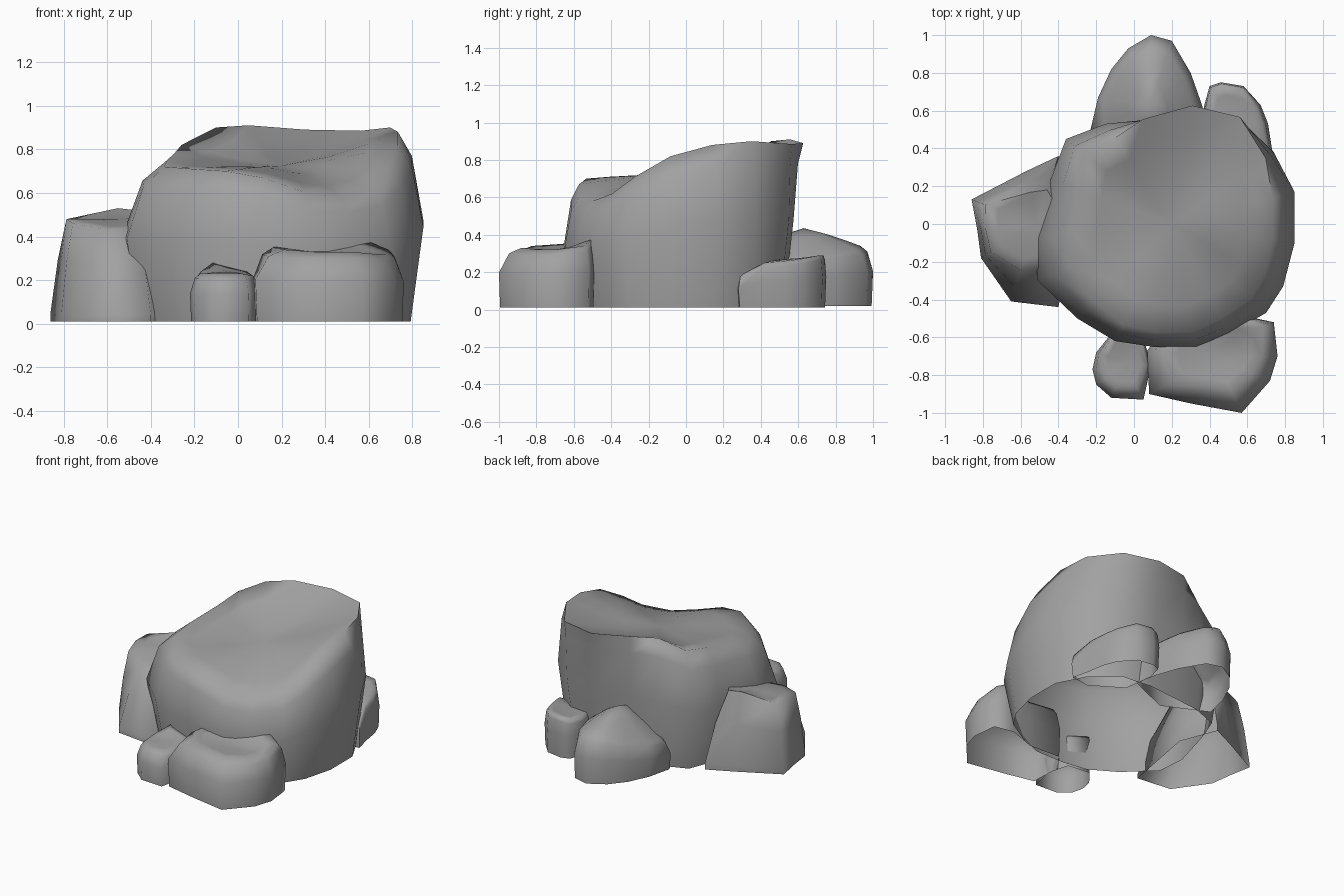
import bpy
import bmesh
import math
from mathutils import Vector

cube = bpy.data.objects.get("Cube")
if cube:
    bpy.data.objects.remove(cube)

stone = bpy.data.materials.new("stone grey")
stone.use_nodes = True
GREY = (0.36, 0.36, 0.36, 1)
stone.diffuse_color = GREY
stone.node_tree.nodes["Principled BSDF"].inputs["Base Color"].default_value = GREY


def rock(name, outline, cap, foot=0.97, belt=0.5, ground=0.01, dome=0.5):
    """Open-bottomed boulder; outline holds (x, y, rim height, rim inset)."""
    bm = bmesh.new()
    centre = Vector(cap)

    def ring(place):
        return [bm.verts.new(place(Vector((x, y, 0)), z, k)) for x, y, z, k in outline]

    def at(p, scale, z):
        q = centre.lerp(p, scale)
        return Vector((q.x, q.y, z))

    def crown(t):
        # blends from the rim to the cap
        def place(p, z, k):
            return at(p, k * t, cap[2] + (z - cap[2]) * t ** (1 + dome))
        return place

    rings = [
        ring(lambda p, z, k: at(p, foot, ground)),
        ring(lambda p, z, k: at(p, 1, z * belt)),
        ring(lambda p, z, k: at(p, k + (1 - k) * 0.55, z * (0.55 + belt * 0.6))),
        ring(lambda p, z, k: at(p, k, z)),
        ring(crown(0.75)),
        ring(crown(0.4)),
    ]
    n = len(outline)
    for low, high in zip(rings, rings[1:]):
        for i in range(n):
            j = (i + 1) % n
            bm.faces.new((low[i], low[j], high[j], high[i]))
    tip = bm.verts.new(centre)
    for i in range(n):
        bm.faces.new((rings[-1][i], rings[-1][(i + 1) % n], tip))
    mesh = bpy.data.meshes.new(name)
    bm.to_mesh(mesh)
    bm.free()
    mesh.materials.append(stone)
    obj = bpy.data.objects.new(name, mesh)
    bpy.context.collection.objects.link(obj)
    bpy.ops.object.select_all(action="DESELECT")
    obj.select_set(True)
    bpy.context.view_layer.objects.active = obj
    bpy.ops.object.shade_smooth_by_angle(angle=math.radians(88))


# Large boulder with a hollow, tilted top
rock("main_boulder", [
    (.85, .17, .88, .82), (.74, .38, .9, .92), (.55, .55, .885, 1.03), (.3, .575, .89, 1.09),
    (.05, .55, .91, 1.01), (-.15, .53, .9, .86), (-.36, .45, .82, .82), (-.44, .24, .78, .77),
    (-.53, -.08, .75, .72), (-.51, -.3, .72, .76), (-.3, -.5, .71, .82), (-.1, -.62, .7, .86),
    (.1, -.65, .67, .88), (.33, -.65, .6, .88), (.51, -.58, .58, .86), (.7, -.47, .62, .84),
    (.79, -.33, .71, .83), (.85, -.1, .82, .82),
], cap=(.2, 0, .725), foot=.91, belt=.54)

# Wedge-shaped side rock
rock("side_rock", [
    (-.3, .1, .52, .6), (-.4, .36, .52, .5), (-.57, .28, .53, .6), (-.86, .13, .48, .78),
    (-.83, -.03, .48, .86), (-.81, -.18, .46, .82), (-.65, -.41, .43, .6), (-.4, -.44, .43, .5),
], cap=(-.52, .0, .48), foot=1, belt=.1)

# Peaked rear rock
rock("rear_rock", [
    (.39, .48, .28, .75), (.36, .63, .29, .8), (.3, .8, .3, .85), (.2, .97, .32, .82),
    (.09, 1, .34, .82), (-.03, .93, .32, .82), (-.12, .82, .28, .8), (-.19, .67, .25, .8),
    (-.23, .5, .22, .8), (.08, .35, .35, .8),
], cap=(.09, .63, .435), foot=.98, belt=.6, ground=.02, dome=.2)

# Small rear rock
rock("small_rear_rock", [
    (.76, .28, .19, .9), (.73, .4, .25, .85), (.71, .53, .26, .82), (.67, .63, .27, .85),
    (.58, .73, .29, .92), (.46, .75, .29, .93), (.4, .73, .28, .92), (.37, .62, .27, .9),
    (.4, .4, .27, .8), (.62, .26, .19, .9),
], cap=(.54, .53, .27), belt=.6)

# Small front rock
rock("small_front_rock", [
    (.09, -.75, .22, .85), (.05, -.6, .24, .9), (-.12, -.58, .28, .93), (-.2, -.68, .24, .8),
    (-.22, -.77, .23, .72), (-.2, -.85, .23, .7), (-.12, -.92, .23, .7), (.05, -.93, .23, .7),
], cap=(-.05, -.74, .24), belt=.6)

# Broad front rock
rock("broad_front_rock", [
    (.76, -.7, .32, .75), (.74, -.52, .34, .84), (.6, -.49, .38, .95), (.4, -.56, .34, .9),
    (.16, -.55, .36, .85), (.07, -.67, .35, .75), (.08, -.9, .34, .62), (.3, -.95, .33, .6),
    (.57, -1, .33, .6), (.72, -.83, .32, .68),
], cap=(.43, -.7, .32), foot=.98, belt=.6)
